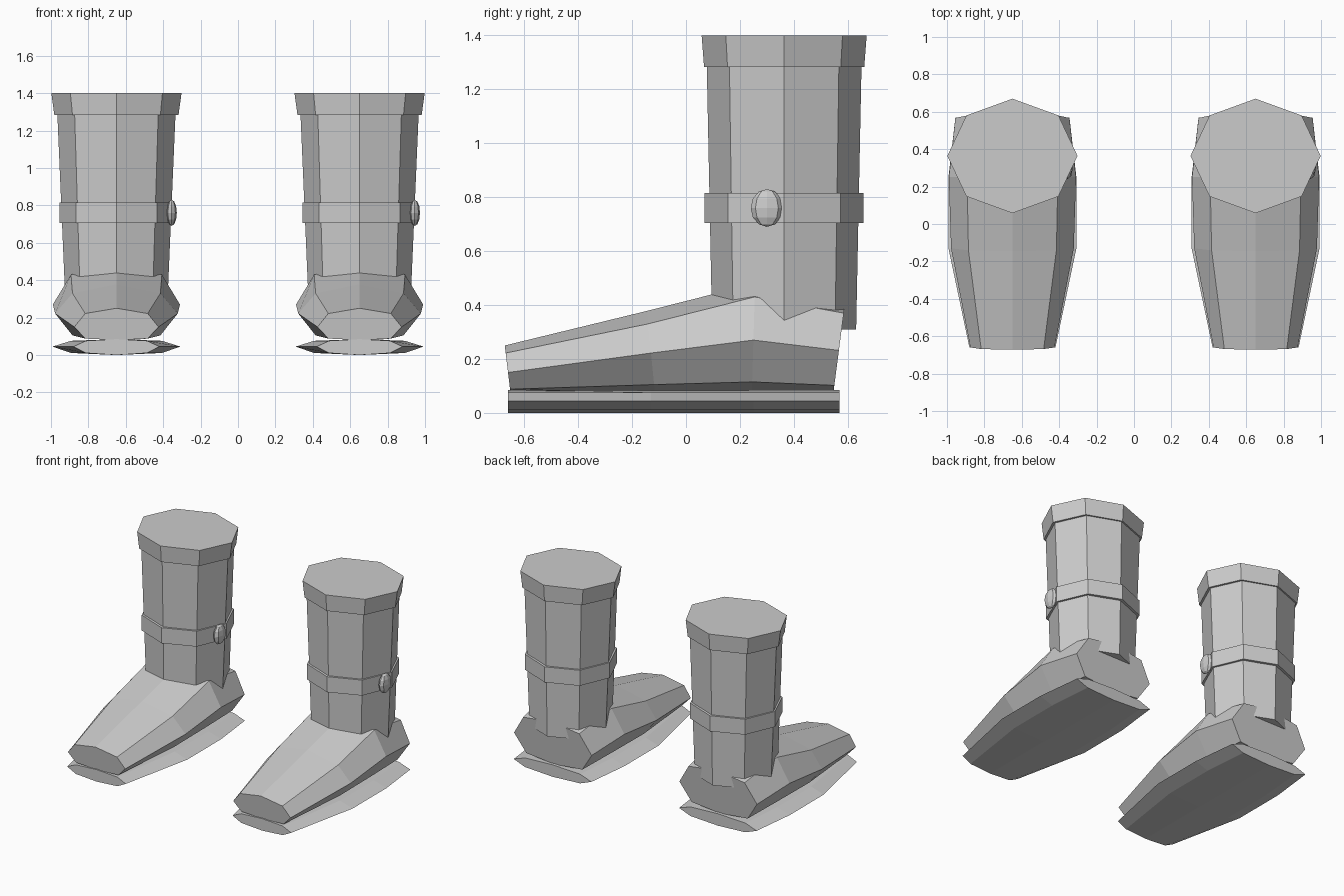
import bpy, bmesh
from math import cos, sin, pi

if "Cube" in bpy.data.objects:
    bpy.data.objects.remove(bpy.data.objects["Cube"])


def make_object(name, bm, x):
    bmesh.ops.recalc_face_normals(bm, faces=bm.faces)
    mesh = bpy.data.meshes.new(name)
    bm.to_mesh(mesh)
    bm.free()
    obj = bpy.data.objects.new(name, mesh)
    obj.location.x = x
    bpy.context.collection.objects.link(obj)
    return obj


def loft(name, rings, x):
    """Skin a list of equal-length point rings and cap both ends."""
    bm = bmesh.new()
    loops = [[bm.verts.new(p) for p in ring] for ring in rings]
    n = len(loops[0])
    for a, b in zip(loops, loops[1:]):
        for i in range(n):
            j = (i + 1) % n
            bm.faces.new((a[i], a[j], b[j], b[i]))
    bm.faces.new(loops[0])
    bm.faces.new(loops[-1])
    return make_object(name, bm, x)


def tube_ring(z, rx, ry, cy=0.364):
    return [(rx * cos(i * pi / 4), cy + ry * sin(i * pi / 4), z) for i in range(8)]


def foot_ring(y, lean, half_w, corner_w, top, corner, mid, low, bottom):
    """Eight-sided cross-section of the foot; lean shifts y with height."""
    pts = [(0, top), (corner_w, corner), (half_w, mid), (corner_w, low),
           (0, bottom), (-corner_w, low), (-half_w, mid), (-corner_w, corner)]
    return [(px, y + lean * (pz - mid), pz) for px, pz in pts]


def sole_ring(y, half_w):
    return foot_ring(y, 0, half_w, half_w * 0.71, 0.085, 0.076, 0.045, 0.011, 0.0)


def boot(side, x):
    # leg shaft, top cuff and ankle strap
    loft(side + "_shaft", [tube_ring(0.31, 0.274, 0.267), tube_ring(1.29, 0.316, 0.287)], x)
    loft(side + "_cuff", [tube_ring(1.283, 0.332, 0.297), tube_ring(1.4, 0.348, 0.306)], x)
    loft(side + "_strap", [tube_ring(0.705, 0.305, 0.295), tube_ring(0.815, 0.305, 0.295)], x)

    # foot, toe to heel
    loft(side + "_foot", [
        foot_ring(-0.66, -0.12, 0.225, 0.167, 0.25, 0.222, 0.15, 0.088, 0.08),
        foot_ring(-0.13, -0.1, 0.328, 0.235, 0.378, 0.33, 0.222, 0.105, 0.072),
        foot_ring(0.25, 0.03, 0.34, 0.243, 0.48, 0.43, 0.27, 0.115, 0.075),
        foot_ring(0.567, 0.13, 0.305, 0.22, 0.40, 0.37, 0.232, 0.102, 0.08),
    ], x)

    # flat sole
    loft(side + "_sole", [sole_ring(-0.66, 0.23), sole_ring(-0.13, 0.342),
                          sole_ring(0.25, 0.342), sole_ring(0.57, 0.305)], x)

    # strap button on the +x side
    bm = bmesh.new()
    bmesh.ops.create_uvsphere(bm, u_segments=8, v_segments=6, radius=1)
    bmesh.ops.scale(bm, vec=(0.028, 0.06, 0.07), verts=bm.verts)
    bmesh.ops.translate(bm, vec=(0.295, 0.3, 0.76), verts=bm.verts)
    make_object(side + "_button", bm, x)


for side, x in (("left", -0.65), ("right", 0.65)):
    boot(side, x)
